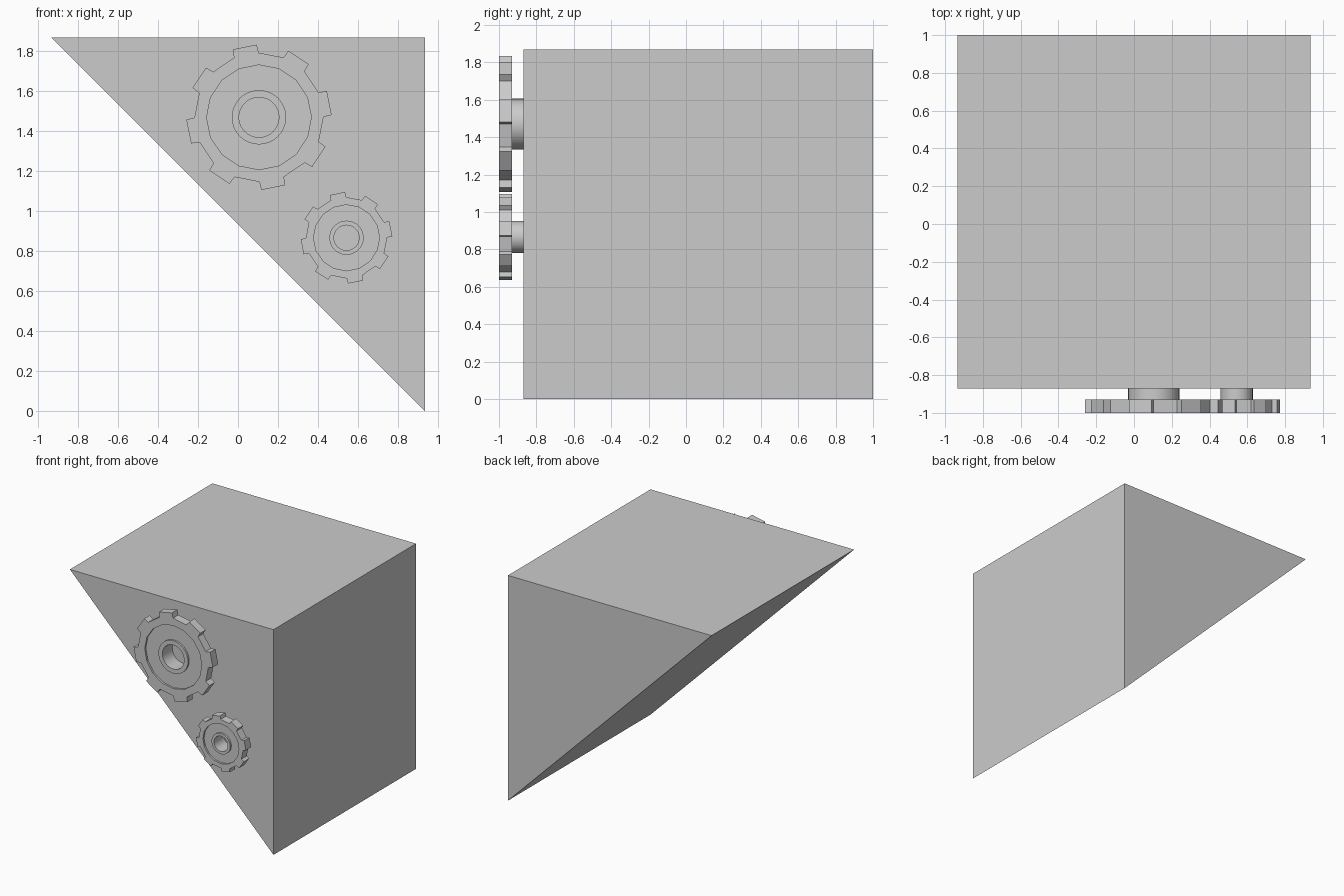
import bpy, bmesh, math

if "Cube" in bpy.data.objects:
    bpy.data.objects.remove(bpy.data.objects["Cube"])


def make_object(name, bm):
    bmesh.ops.recalc_face_normals(bm, faces=bm.faces)
    mesh = bpy.data.meshes.new(name)
    bm.to_mesh(mesh)
    bm.free()
    obj = bpy.data.objects.new(name, mesh)
    bpy.context.collection.objects.link(obj)
    return obj


def polar(r, deg, y, cx, cz):
    a = math.radians(deg)
    return (cx + r * math.cos(a), y, cz + r * math.sin(a))


def lathe(name, profile, sides, cx, cz, start=0, smooth=False):
    """Spin a closed (radius, y) profile around a y-parallel axis."""
    bm = bmesh.new()
    rings = [[bm.verts.new(polar(r, start + 360 * i / sides, y, cx, cz))
              for r, y in profile] for i in range(sides)]
    n = len(profile)
    for i in range(sides):
        a, b = rings[i], rings[(i + 1) % sides]
        for j in range(n):
            k = (j + 1) % n
            bm.faces.new((a[j], a[k], b[k], b[j]))
    obj = make_object(name, bm)
    if smooth:
        bpy.context.view_layer.objects.active = obj
        obj.select_set(True)
        bpy.ops.object.shade_smooth_by_angle(angle=math.radians(35))
        obj.select_set(False)


def toothed_ring(name, cx, cz, s, teeth=8, phase=11.5):
    """Flat ring with trapezoid teeth, extruded to the gear thickness."""
    bm = bmesh.new()
    step = 360 / teeth
    root, inner = [], []
    for i in range(teeth):
        for side in (-1, 1):
            deg = phase + i * step + side * step / 4
            root.append(bm.verts.new(polar(0.323 * s, deg, FRONT, cx, cz)))
            inner.append(bm.verts.new(polar(0.262 * s, deg, FRONT, cx, cz)))
    n = len(root)
    for i in range(n):
        j = (i + 1) % n
        bm.faces.new((inner[i], root[i], root[j], inner[j]))
    for i in range(teeth):
        tip = [bm.verts.new(polar(0.364 * s, phase + i * step + d, FRONT, cx, cz))
               for d in (-9.6, 9.6)]
        bm.faces.new((root[2 * i], tip[0], tip[1], root[2 * i + 1]))
    ext = bmesh.ops.extrude_face_region(bm, geom=bm.faces[:], use_keep_orig=True)
    verts = [g for g in ext["geom"] if isinstance(g, bmesh.types.BMVert)]
    bmesh.ops.translate(bm, verts=verts, vec=(0, BACK - FRONT, 0))
    make_object(name, bm)


FRONT, BACK, WALL = -1.0, -0.93, -0.87

# wedge body: right triangle extruded along y
bm = bmesh.new()
tri = [(-0.935, 1.87), (0.935, 1.87), (0.935, 0.0)]
face = bm.faces.new([bm.verts.new((x, WALL, z)) for x, z in tri])
ext = bmesh.ops.extrude_face_region(bm, geom=[face], use_keep_orig=True)
verts = [g for g in ext["geom"] if isinstance(g, bmesh.types.BMVert)]
bmesh.ops.translate(bm, verts=verts, vec=(0, 1.0 - WALL, 0))
make_object("wedge_body", bm)

# gears: toothed rim, recessed web and hollow hub reaching the body
for label, cx, cz, s in (("large", 0.105, 1.47, 1.0), ("small", 0.543, 0.867, 0.63)):
    toothed_ring(label + "_gear_rim", cx, cz, s)
    web = [(0.262 * s, -0.985), (0.262 * s, BACK), (0.12 * s, BACK), (0.12 * s, -0.985)]
    lathe(label + "_gear_web", web, 16, cx, cz, start=11.5 + 11.25)
    hub = [(0.136 * s, FRONT), (0.136 * s, WALL), (0.1 * s, WALL), (0.1 * s, FRONT)]
    lathe(label + "_gear_hub", hub, 32, cx, cz, smooth=True)
